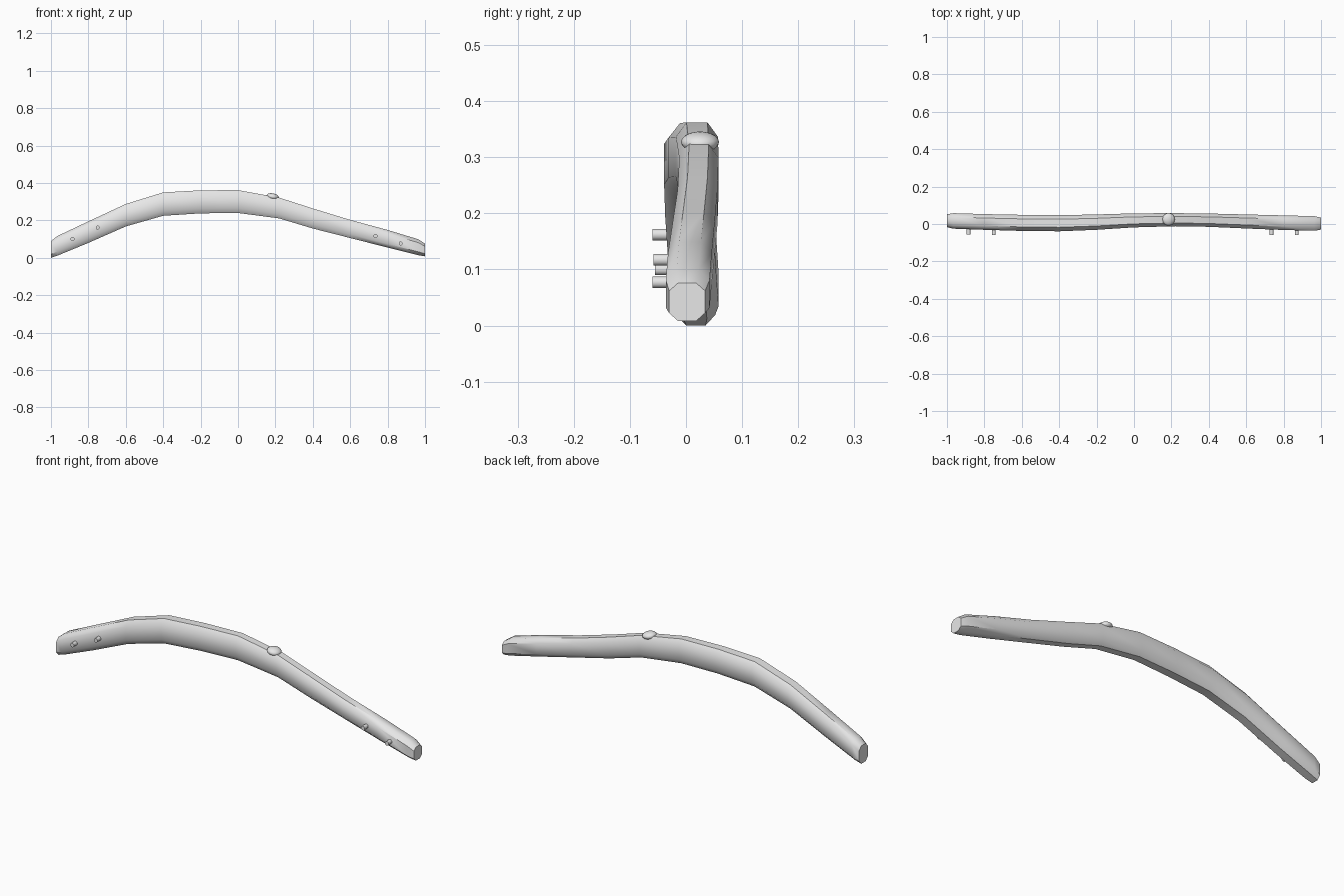
import bpy, bmesh, math
from mathutils import Vector, Matrix

if "Cube" in bpy.data.objects:
    bpy.data.objects.remove(bpy.data.objects["Cube"])

grey = bpy.data.materials.new("plain grey")
grey.diffuse_color = (0.8, 0.8, 0.8, 1)
grey.use_nodes = True
grey.node_tree.nodes["Principled BSDF"].inputs["Base Color"].default_value = grey.diffuse_color


def finish(name, bm, angle):
    bmesh.ops.recalc_face_normals(bm, faces=bm.faces)
    me = bpy.data.meshes.new(name)
    bm.to_mesh(me)
    bm.free()
    ob = bpy.data.objects.new(name, me)
    bpy.context.collection.objects.link(ob)
    me.materials.append(grey)
    bpy.ops.object.select_all(action='DESELECT')
    ob.select_set(True)
    bpy.context.view_layer.objects.active = ob
    bpy.ops.object.shade_smooth_by_angle(angle=math.radians(angle))
    return ob


# Curved beam: x, bottom z, top z, front y, back y of each chamfered section
sections = [
    (-1.0, 0.0, 0.09, -0.017, 0.052),
    (-0.965, 0.012, 0.117, -0.025, 0.058),
    (-0.8, 0.08, 0.195, -0.031, 0.053),
    (-0.6, 0.168, 0.288, -0.037, 0.049),
    (-0.4, 0.225, 0.35, -0.039, 0.047),
    (-0.2, 0.238, 0.361, -0.031, 0.051),
    (0.0, 0.24, 0.362, -0.018, 0.057),
    (0.22, 0.211, 0.322, -0.012, 0.058),
    (0.4, 0.157, 0.264, -0.015, 0.056),
    (0.6, 0.106, 0.203, -0.024, 0.051),
    (0.8, 0.055, 0.149, -0.032, 0.046),
    (0.965, 0.014, 0.099, -0.036, 0.042),
    (1.0, 0.008, 0.076, -0.03, 0.034),
]
bm = bmesh.new()
rings = []
for x, b, t, f, k in sections:
    c, d = (k - f) * 0.25, (t - b) * 0.21
    pts = [(f + c, b), (k - c, b), (k, b + d), (k, t - d),
           (k - c, t), (f + c, t), (f, t - d), (f, b + d)]
    rings.append([bm.verts.new((x, y, z)) for y, z in pts])
for r, s in zip(rings, rings[1:]):
    for i in range(8):
        j = (i + 1) % 8
        bm.faces.new((r[i], r[j], s[j], s[i]))
bm.faces.new(rings[0])
bm.faces.new(rings[-1])
finish("beam", bm, 45)

# Low rounded knob on the top edge
bm = bmesh.new()
bmesh.ops.create_uvsphere(bm, u_segments=16, v_segments=10, radius=1)
bmesh.ops.transform(bm, verts=bm.verts, matrix=Matrix.Translation((0.185, 0.025, 0.327))
                    @ Matrix.Rotation(math.radians(10), 4, 'Y')
                    @ Matrix.Diagonal((0.034, 0.034, 0.018, 1)))
finish("top_knob", bm, 40)

# Short pegs on the front side
for n, (x, z, y) in enumerate([(-0.885, 0.1, -0.055), (-0.75, 0.162, -0.06),
                               (0.735, 0.117, -0.058), (0.87, 0.077, -0.06)]):
    bm = bmesh.new()
    bmesh.ops.create_cone(bm, cap_ends=True, segments=8, radius1=0.011, radius2=0.011, depth=0.05)
    bmesh.ops.transform(bm, verts=bm.verts, matrix=Matrix.Translation((x, y + 0.025, z))
                        @ Matrix.Rotation(math.pi / 2, 4, 'X')
                        @ Matrix.Rotation(math.pi / 8, 4, 'Z'))
    finish("peg_%d" % (n + 1), bm, 50)
